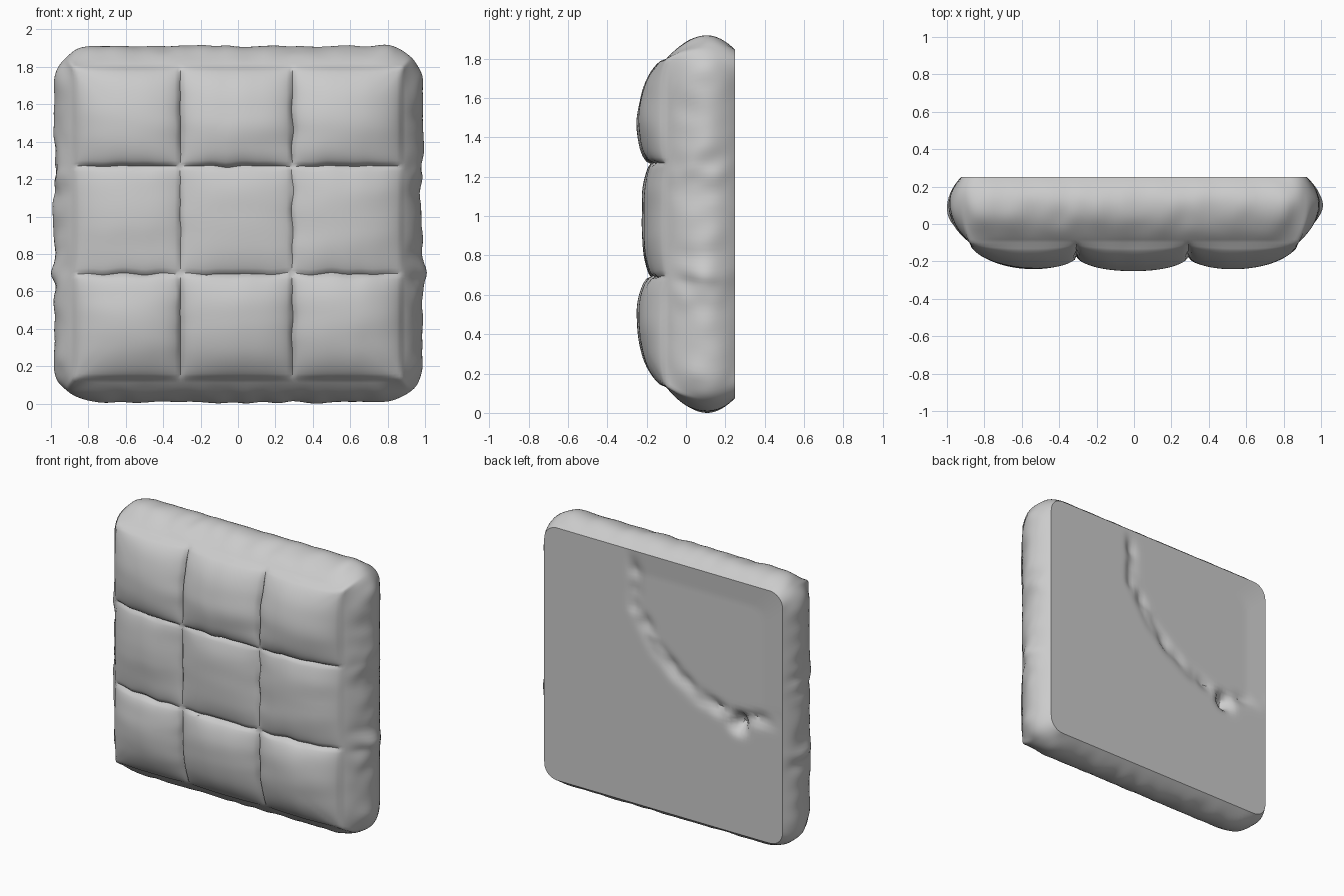
import bpy, bmesh, math
from mathutils import Vector, noise

if "Cube" in bpy.data.objects:
    bpy.data.objects.remove(bpy.data.objects["Cube"])

K = 26                      # grid cells per quilted tile
N = 3 * K
CZ = 0.962                  # height of the cushion centre
X_SEAMS = (-1, -0.35, 0.33, 1)
Z_SEAMS = (-1, -0.325, 0.365, 1)
FRONT = (0.88, 0.835, 0.015)   # half width, half height, corner radius
BULGE = (0.985, 0.952, 0.21)
BACK = (0.925, 0.885, 0.10)


def spread(i, seams):
    """Grid index -> position in -1..1, so grid lines land on the seams."""
    k = min(i // K, 2)
    s = (i - k * K) / K
    s = 0.6 * s + 0.4 * (0.5 - 0.5 * math.cos(math.pi * s))
    return seams[k] + (seams[k + 1] - seams[k]) * s, s, k


def outline(px, pz, shape):
    """Map a point of the square -1..1 into a rounded rectangle."""
    m = max(abs(px), abs(pz))
    if m < 1e-6:
        return 0.0, 0.0
    w, h, r = shape
    qx, qz = px / m * w, pz / m * h
    cx = max(-(w - r), min(w - r, qx))
    cz = max(-(h - r), min(h - r, qz))
    d = Vector((qx - cx, qz - cz))
    if d.length > r:
        d = d.normalized() * r
    return (cx + d.x) * m, (cz + d.y) * m


def wrinkle(x, y, z, f):
    return noise.noise(Vector((x * f, y * f, z * f)))


def front_point(i, j):
    px, s, a = spread(i, X_SEAMS)
    pz, t, b = spread(j, Z_SEAMS)
    x, z = outline(px, pz, FRONT)
    dome = 0.075 * (1 - px ** 4) * (1 - pz ** 4)
    puff = 0.052 if b == 1 else 0.088
    puff *= math.sqrt(max(0, 16 * s * (1 - s) * t * (1 - t)))
    inside = (1 - px ** 8) * (1 - pz ** 8)
    fold = 0.006 * wrinkle(x, 3, z * 3, 2.5) * inside
    # seams wander slightly
    x += 0.012 * wrinkle(0, a, z, 9) * inside
    z += 0.012 * wrinkle(x, b + 7, 0, 9) * inside
    return x, -0.10 - dome - puff + fold, z + CZ + 0.005


TEAR = [(0.24, 1.85), (0.22, 1.45), (0.05, 1.2), (-0.21, 0.98),
        (-0.52, 0.87), (-0.95, 0.95)]


def back_point(i, j):
    px, pz = spread(i, X_SEAMS)[0], spread(j, Z_SEAMS)[0]
    x, z = outline(px, pz, BACK)
    z += CZ
    p = Vector((x, z))
    best, side = 9.0, 0
    for a, b in zip(TEAR, TEAR[1:]):
        a, b = Vector(a), Vector(b)
        ab = b - a
        u = max(0, min(1, (p - a).dot(ab) / ab.length_squared))
        d = (p - a - ab * u).length
        if d < best:
            best, side = d, ab.x * (p - a).y - ab.y * (p - a).x
    inside = min(1, 6 * (1 - max(abs(px), abs(pz))))
    # ragged ridge along the torn line, sunken patch beyond it, small hole
    dent = 0.02 * math.exp(-(best / 0.04) ** 2) * (1 + 1.5 * wrinkle(x, 0, z, 9))
    if side < 0:
        dent += 0.012 * min(1, best / 0.03)
    hole = (p - Vector((-0.58, 0.84))).length
    dent += 0.09 * math.exp(-(hole / 0.05) ** 2)
    return x, 0.25 - max(0, dent) * inside, z


def side_point(i, j, step, rows):
    px, pz = spread(i, X_SEAMS)[0], spread(j, Z_SEAMS)[0]
    bx, bz = outline(px, pz, BULGE)
    v = step / rows
    if v < 0.6:
        b = v / 0.6
        ex, ez = outline(px, pz, FRONT)
        w, y = 1 - (1 - b) ** 2, -0.10 + 0.21 * b
        ez += 0.005 * (1 - b)
    else:
        b = (v - 0.6) / 0.4
        ex, ez = outline(px, pz, BACK)
        w, y = 1 - b * b, 0.11 + 0.14 * b
    x, z = ex + (bx - ex) * w, ez + (bz - ez) * w
    # gathered folds along the border, strongest beside the quilt seams
    amp = 0.008
    if abs(px) > 0.99:
        amp += 0.016 * sum(math.exp(-((pz - c) / 0.14) ** 2) for c in (-0.3, 0.25))
    k = 1 + amp * math.sin(math.pi * v) * 1.4 * wrinkle(x * 2, y, z * 2, 5)
    return x * k, y, z * k + CZ


bm = bmesh.new()


def sheet(fn):
    g = [[bm.verts.new(fn(i, j)) for j in range(N + 1)] for i in range(N + 1)]
    for i in range(N):
        for j in range(N):
            bm.faces.new((g[i][j], g[i + 1][j], g[i + 1][j + 1], g[i][j + 1]))
    return g


# Quilted front and flat back
front, back = sheet(front_point), sheet(back_point)

# Puffed border joining the two
ring = ([(i, 0) for i in range(N)] + [(N, j) for j in range(N)] +
        [(N - i, N) for i in range(N)] + [(0, N - j) for j in range(N)])
ROWS = 20
loops = [[front[i][j] for i, j in ring]]
for r in range(1, ROWS):
    loops.append([bm.verts.new(side_point(i, j, r, ROWS)) for i, j in ring])
loops.append([back[i][j] for i, j in ring])
for la, lb in zip(loops, loops[1:]):
    for k in range(len(ring)):
        n = (k + 1) % len(ring)
        bm.faces.new((la[k], la[n], lb[n], lb[k]))

bmesh.ops.recalc_face_normals(bm, faces=bm.faces)

# Rest on the ground
low = min(v.co.z for v in bm.verts)
bmesh.ops.translate(bm, verts=bm.verts, vec=(0, 0, -low))

mesh = bpy.data.meshes.new("quilted_cushion")
bm.to_mesh(mesh)
bm.free()
cushion = bpy.data.objects.new("quilted_cushion", mesh)
bpy.context.collection.objects.link(cushion)
bpy.context.view_layer.objects.active = cushion
cushion.select_set(True)
bpy.ops.object.shade_smooth_by_angle(angle=math.radians(40))
